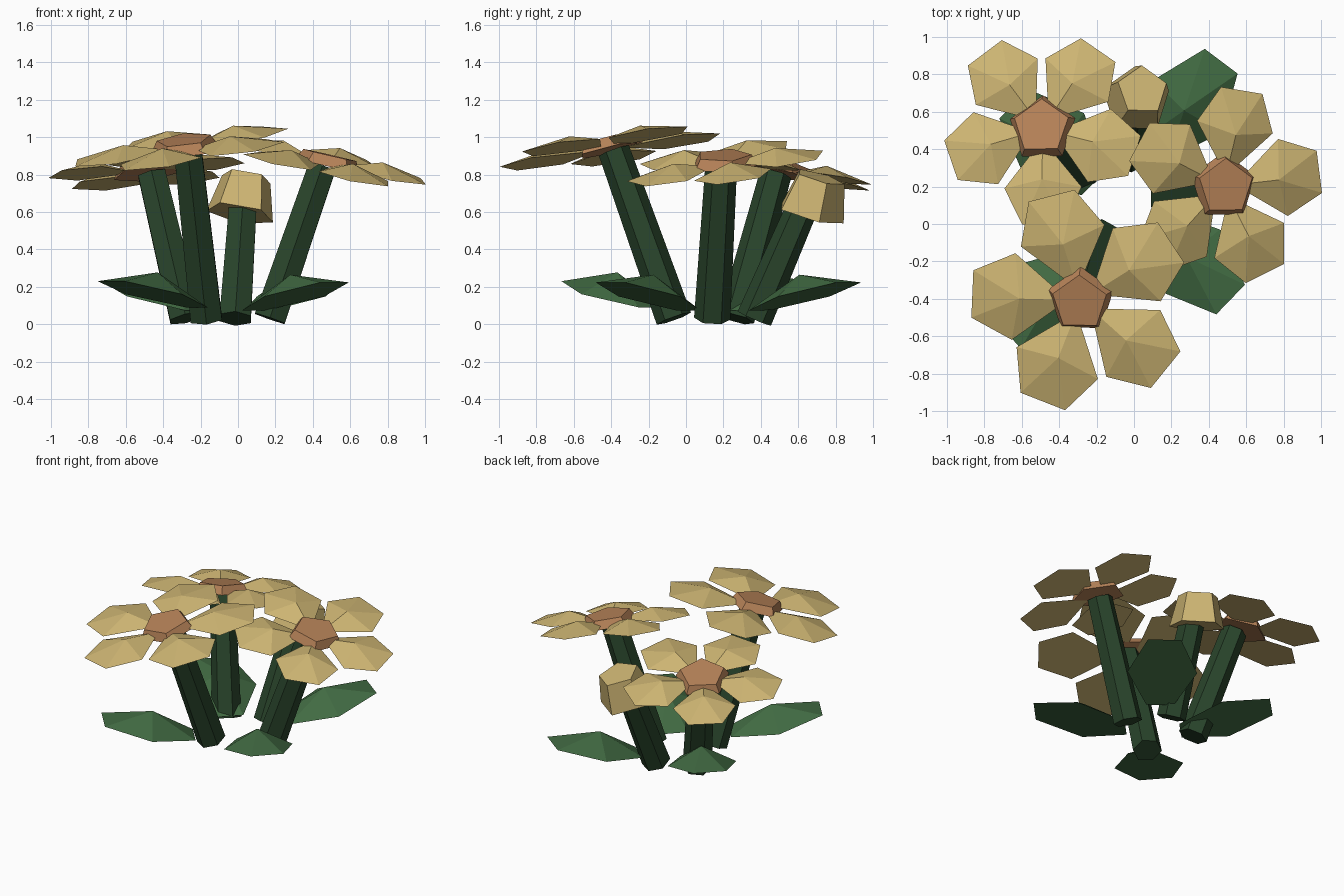
import bpy, bmesh, math
from mathutils import Vector, Matrix

if "Cube" in bpy.data.objects:
    bpy.data.objects.remove(bpy.data.objects["Cube"])


def material(name, rgb):
    m = bpy.data.materials.new(name)
    m.diffuse_color = (*rgb, 1)
    m.use_nodes = True
    m.node_tree.nodes["Principled BSDF"].inputs["Base Color"].default_value = m.diffuse_color
    return m


TAN = material("petal tan", (0.61, 0.46, 0.17))
BROWN = material("centre brown", (0.47, 0.225, 0.098))
LEAF = material("leaf green", (0.053, 0.145, 0.055))
STEM = material("stem green", (0.022, 0.058, 0.024))


def finish(name, bm, mat):
    bmesh.ops.recalc_face_normals(bm, faces=bm.faces)
    me = bpy.data.meshes.new(name)
    bm.to_mesh(me)
    bm.free()
    me.materials.append(mat)
    ob = bpy.data.objects.new(name, me)
    bpy.context.collection.objects.link(ob)
    return ob


def frame(origin, normal):
    """Matrix whose z axis is the normal, without twist about it."""
    q = Vector((0, 0, 1)).rotation_difference(Vector(normal))
    return Matrix.Translation(origin) @ q.to_matrix().to_4x4()


def frustum(name, base, top, r0, r1, sides, start, mat):
    """Tapered prism between two points."""
    base, top = Vector(base), Vector(top)
    M = frame(base, top - base)
    bm = bmesh.new()
    rings = []
    for r, z in ((r0, 0), (r1, (top - base).length)):
        rings.append([bm.verts.new(M @ Vector((r * math.cos(a), r * math.sin(a), z)))
                      for a in (math.radians(start) + math.tau * i / sides for i in range(sides))])
    for i in range(sides):
        j = (i + 1) % sides
        bm.faces.new((rings[0][i], rings[0][j], rings[1][j], rings[1][i]))
    for ring in rings:
        bm.faces.new(ring)
    return finish(name, bm, mat)


def blade(bm, M, outline, apex):
    """Low pyramid with a flat underside."""
    vs = [bm.verts.new(M @ Vector((x, y, 0))) for x, y in outline]
    tip = bm.verts.new(M @ Vector(apex))
    bm.faces.new(vs)
    for i in range(len(vs)):
        bm.faces.new((vs[i], vs[(i + 1) % len(vs)], tip))


# Five-sided petal with its point tucked under the centre, six-sided leaf
PETAL = [(0.525, -0.115), (0.525, 0.115), (0.325, 0.21), (0.06, 0), (0.325, -0.21)]
LEAF_SHAPE = [(0.31, -0.11), (0.31, 0.11), (0, 0.23), (-0.31, 0.09), (-0.31, -0.09), (0, -0.23)]

# Open flowers: stem foot, flower centre, petal normal, centre normal, petal angle, size
flowers = [
    ("front", (-0.17, -0.065, 0.03), (-0.285, -0.41, 0.938), (-0.14, -0.145, 1),
     (-0.12, -0.23, 1), 33, 1.115),
    ("back_left", (-0.28, 0.27, 0.03), (-0.49, 0.51, 0.812), (-0.08, 0.17, 1),
     (-0.12, 0.24, 1), -17, 0.985),
    ("right", (0.17, 0.14, 0.03), (0.48, 0.20, 0.855), (0.20, -0.13, 1),
     (0.23, -0.02, 1), 8, 1.0),
]
for name, foot, head, normal, tilt, start, s in flowers:
    foot, head = Vector(foot), Vector(head)
    n, d = Vector(normal).normalized(), Vector(tilt).normalized()
    stem_top = head + Vector((head.x * -0.06, head.y * -0.06, -0.01))
    frustum(name + "_stem", foot, stem_top, 0.097, 0.085, 6, 30, STEM)
    frustum(name + "_centre", head - 0.008 * d, head + 0.05 * d, 0.185, 0.152, 5, 90, BROWN)
    bm = bmesh.new()
    for i in range(5):
        M = frame(head, n) @ Matrix.Rotation(math.radians(start + 72 * i), 4, 'Z')
        blade(bm, M, [(x * s, y * s) for x, y in PETAL], (0.29 * s, 0, 0.062))
    finish(name + "_petals", bm, TAN)

# Closed bud on its own stem
frustum("bud_stem", (-0.015, 0.365, 0.03), (0.025, 0.62, 0.62), 0.097, 0.085, 6, 30, STEM)
frustum("bud", (0.01, 0.66, 0.59), (0.045, 0.715, 0.785), 0.19, 0.138, 5, 90, TAN)

# Ground leaves: middle point, heading and upward tilt
for name, x, y, z, heading, rise in (("back_right", 0.285, 0.63, 0.148, 53, 14),
                                     ("back_left", -0.43, 0.43, 0.148, 135, 14),
                                     ("front_left", -0.45, -0.385, 0.16, 221, 13),
                                     ("front_right", 0.30, -0.195, 0.148, -44, 14)):
    M = (Matrix.Translation((x, y, z)) @ Matrix.Rotation(math.radians(heading), 4, 'Z')
         @ Matrix.Rotation(math.radians(-rise), 4, 'Y'))
    bm = bmesh.new()
    blade(bm, M, LEAF_SHAPE, (0, 0, 0.12))
    finish(name + "_leaf", bm, LEAF)
